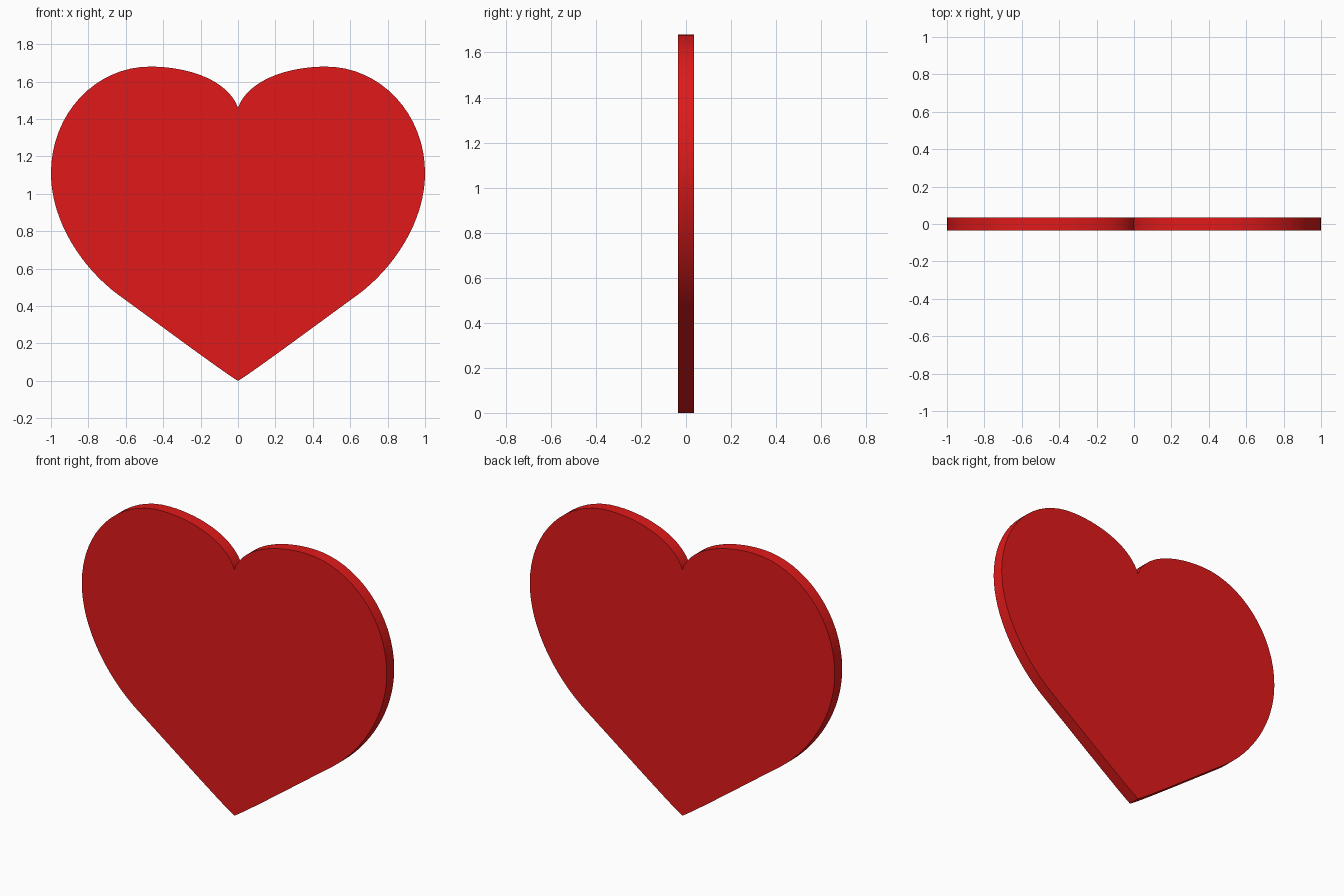
import bpy, bmesh
from mathutils import Vector
from mathutils.geometry import interpolate_bezier

if "Cube" in bpy.data.objects:
    bpy.data.objects.remove(bpy.data.objects["Cube"])

HALF_DEPTH = 0.035
# Right half outline in (x, z): knot, handle, handle, knot for each span
SPANS = [
    ((0, 0), (0.07, 0.04), (0.46, 0.33), (0.64, 0.46)),
    ((0.64, 0.46), (0.83, 0.60), (1, 0.85), (1, 1.11)),
    ((1, 1.11), (1, 1.43), (0.76, 1.68), (0.47, 1.68)),
    ((0.47, 1.68), (0.25, 1.68), (0.05, 1.60), (0, 1.46)),
]

# Sample the right half, then mirror it for the left
right = []
for span in SPANS:
    right += interpolate_bezier(*[Vector((x, 0, z)) for x, z in span], 17)[:-1]
right.append(Vector((0, 0, 1.46)))
outline = right + [Vector((-p.x, 0, p.z)) for p in reversed(right[1:-1])]

# Heart plate: front face extruded to the back
bm = bmesh.new()
front = bm.faces.new([bm.verts.new((p.x, -HALF_DEPTH, p.z)) for p in outline])
result = bmesh.ops.extrude_face_region(bm, geom=[front], use_keep_orig=True)
back_verts = [g for g in result["geom"] if isinstance(g, bmesh.types.BMVert)]
bmesh.ops.translate(bm, verts=back_verts, vec=(0, 2 * HALF_DEPTH, 0))
bmesh.ops.recalc_face_normals(bm, faces=bm.faces[:])
mesh = bpy.data.meshes.new("heart")
bm.to_mesh(mesh)
bm.free()

heart = bpy.data.objects.new("heart", mesh)
bpy.context.collection.objects.link(heart)

# Red finish
red = bpy.data.materials.new("red")
red.diffuse_color = (0.75, 0.01, 0.01, 1)
red.use_nodes = True
red.node_tree.nodes["Principled BSDF"].inputs["Base Color"].default_value = red.diffuse_color
mesh.materials.append(red)

# Smooth rim, sharp front and back edges
bpy.context.view_layer.objects.active = heart
heart.select_set(True)
bpy.ops.object.shade_smooth_by_angle()
